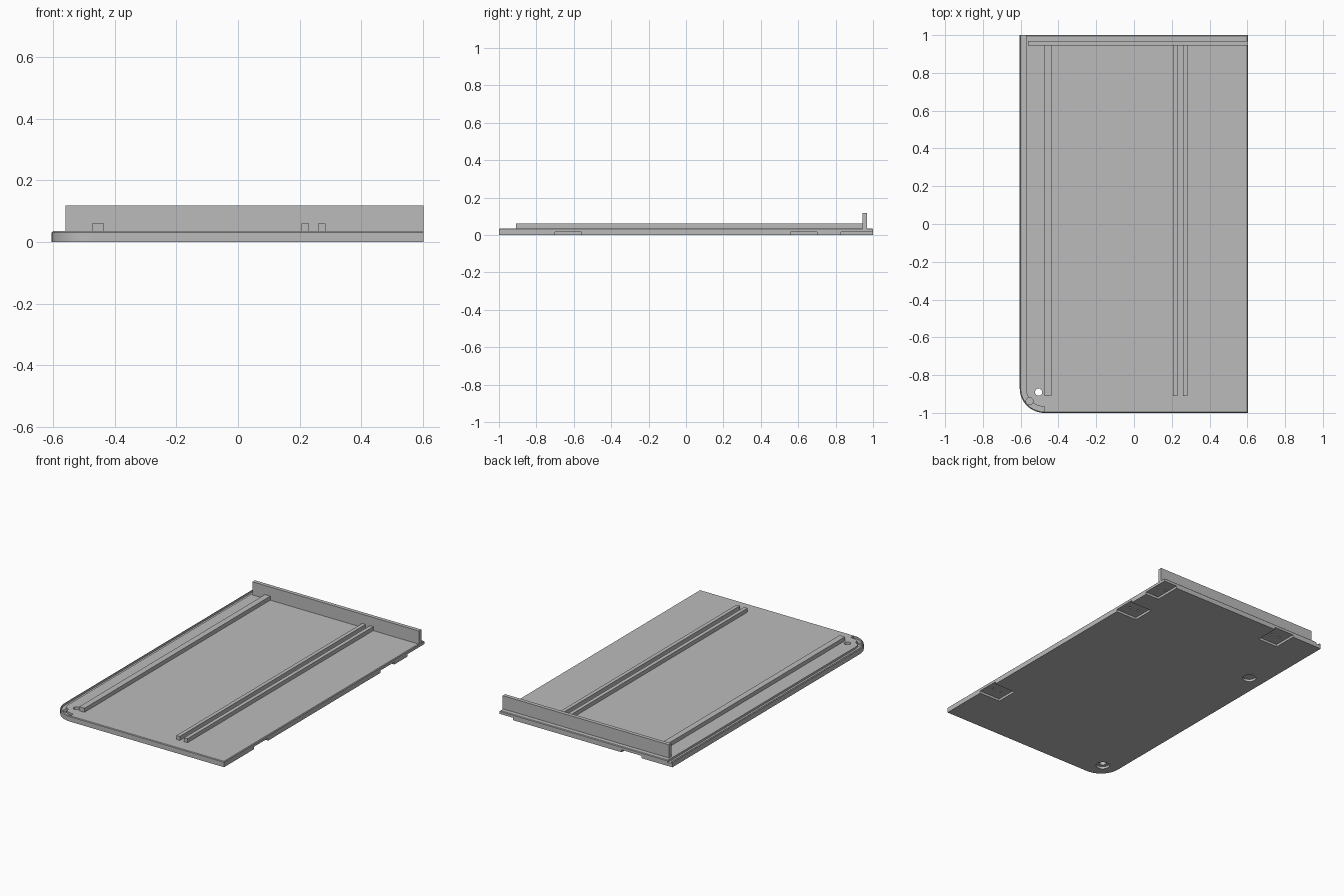
import bpy, bmesh, math
from mathutils import Vector

cube = bpy.data.objects.get("Cube")
if cube:
    bpy.data.objects.remove(cube, do_unlink=True)

grey = bpy.data.materials.new("plain grey")
grey.use_nodes = True
grey.diffuse_color = (0.5, 0.5, 0.5, 1)
grey.node_tree.nodes["Principled BSDF"].inputs["Base Color"].default_value = (0.5, 0.5, 0.5, 1)

LEFT, RIGHT, TOP, RADIUS = -0.605, 0.603, 0.035, 0.13


def prism(name, outline, z0, z1, bevel=0):
    """Extrude a flat outline upward, optionally chamfering its top rim."""
    bm = bmesh.new()
    base = bm.faces.new([bm.verts.new((x, y, z0)) for x, y in outline])
    up = bmesh.ops.extrude_face_region(bm, geom=[base])["geom"]
    bmesh.ops.translate(bm, vec=Vector((0, 0, z1 - z0)),
                        verts=[g for g in up if isinstance(g, bmesh.types.BMVert)])
    bmesh.ops.recalc_face_normals(bm, faces=bm.faces)
    if bevel:
        rim = [e for e in bm.edges if all(v.co.z > z1 - 0.0001 for v in e.verts)]
        bmesh.ops.bevel(bm, geom=rim, offset=bevel, segments=1, affect='EDGES')
    mesh = bpy.data.meshes.new(name)
    bm.to_mesh(mesh)
    bm.free()
    obj = bpy.data.objects.new(name, mesh)
    mesh.materials.append(grey)
    bpy.context.collection.objects.link(obj)
    return obj


def box(name, x0, x1, y0, y1, z0, z1):
    return prism(name, [(x0, y0), (x1, y0), (x1, y1), (x0, y1)], z0, z1)


def disc(name, x, y, r, z0, z1, sides=24):
    angles = [math.tau * i / sides for i in range(sides)]
    return prism(name, [(x + r * math.cos(a), y + r * math.sin(a)) for a in angles], z0, z1)


def edge_path(inset, y_end):
    """Left edge running forward, then round the front corner."""
    r, steps = RADIUS - inset, 16
    cx, cy = LEFT + RADIUS, -1 + RADIUS
    arc = [math.pi + math.pi / 2 * i / steps for i in range(steps + 1)]
    return [(LEFT + inset, y_end)] + [(cx + r * math.cos(a), cy + r * math.sin(a)) for a in arc]


def cut(target, cutter):
    mod = target.modifiers.new("cut", 'BOOLEAN')
    mod.operation, mod.solver, mod.object = 'DIFFERENCE', 'EXACT', cutter
    bpy.context.view_layer.objects.active = target
    bpy.ops.object.modifier_apply(modifier=mod.name)
    bpy.data.objects.remove(cutter, do_unlink=True)


# Base panel with one rounded corner
panel = prism("base_panel", edge_path(0, 1) + [(RIGHT, -1), (RIGHT, 1)], 0, TOP, 0.004)

# Groove following the left edge and the rounded corner
cut(panel, prism("groove_cutter", edge_path(0.007, 1.1) + edge_path(0.033, 1.1)[::-1],
                 TOP - 0.013, 0.1))

# Hinge pockets under the right and back edges, each with pilot holes
pockets = [(0.455, 0.7, -0.70, -0.56), (0.455, 0.7, 0.56, 0.70),
           (0.51, 0.7, 0.83, 1.1), (-0.39, -0.25, 0.85, 1.1)]
for x0, x1, y0, y1 in pockets:
    cut(panel, box("pocket_cutter", x0, x1, y0, y1, -0.1, 0.015))
    mx, my = (x0 + min(x1, RIGHT)) / 2, (y0 + min(y1, 1)) / 2
    for s in (-0.03, 0.03):
        cut(panel, disc("pilot_cutter", mx + s, my, 0.007, 0, 0.022, 12))

# Round recesses below, small holes above at the corner
for y in (-0.89, 0.46):
    cut(panel, disc("recess_cutter", -0.505, y, 0.04, -0.1, 0.015))
cut(panel, disc("hole_cutter", -0.505, -0.89, 0.019, 0.01, 0.1))
cut(panel, disc("hole_cutter", -0.553, -0.938, 0.019, 0.012, 0.1))

# Upright back wall
box("back_wall", -0.56, RIGHT, 0.945, 0.969, TOP - 0.003, 0.118)

# Long guide rails
for name, x0, x1 in (("left_rail", -0.474, -0.436), ("inner_rail", 0.206, 0.23),
                     ("outer_rail", 0.26, 0.284)):
    box(name, x0, x1, -0.91, 0.945, TOP - 0.003, 0.06)
